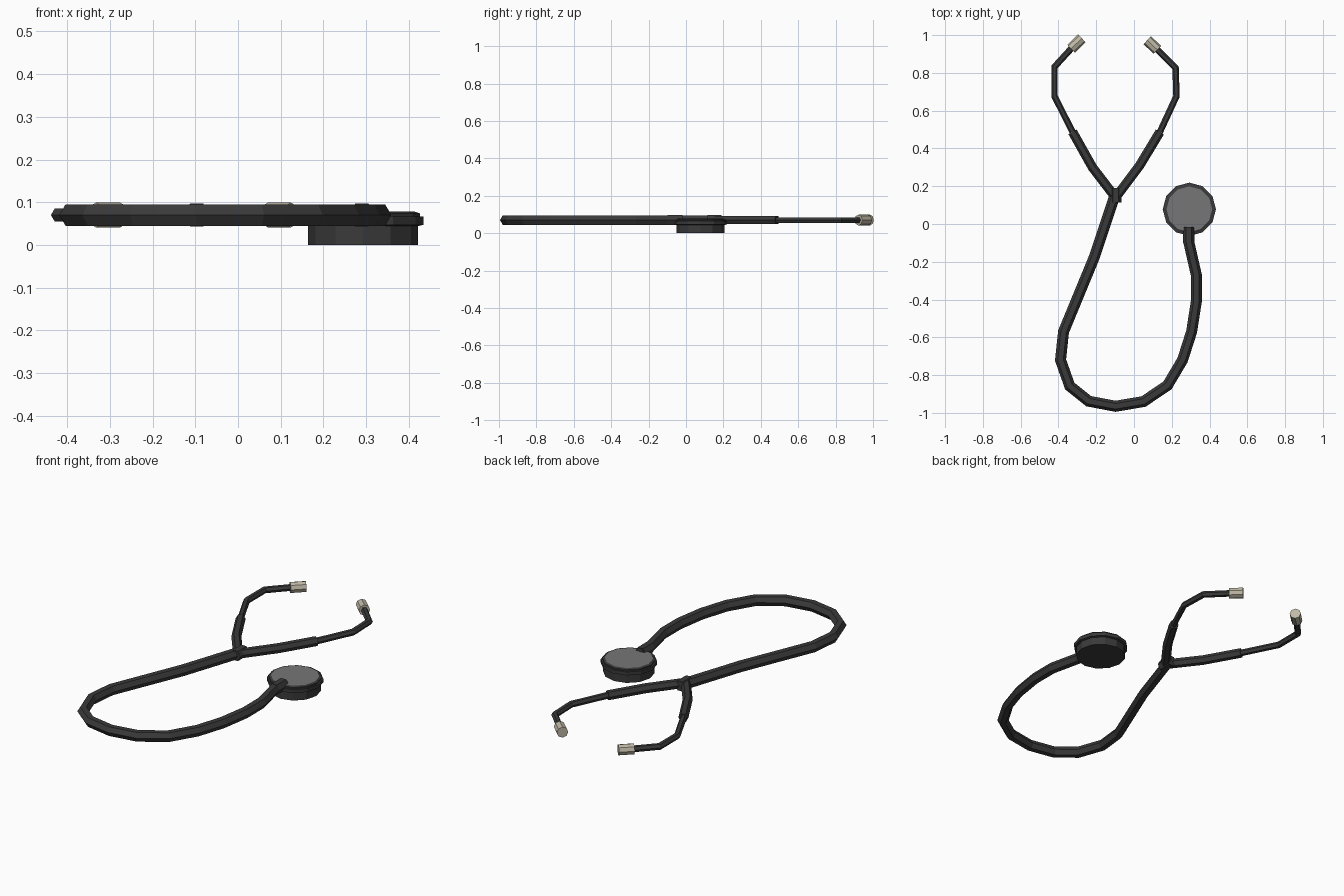
import bpy
import bmesh
from math import pi, cos, sin
from mathutils import Vector

if "Cube" in bpy.data.objects:
    bpy.data.objects.remove(bpy.data.objects["Cube"], do_unlink=True)

MID_Z = 0.07


def make_material(name, color):
    mat = bpy.data.materials.new(name)
    mat.use_nodes = True
    mat.diffuse_color = (*color, 1)
    for node in mat.node_tree.nodes:
        if node.type == 'BSDF_PRINCIPLED':
            node.inputs["Base Color"].default_value = (*color, 1)
    return mat


rubber = make_material("black rubber", (0.042, 0.042, 0.043))
metal = make_material("grey metal", (0.18, 0.18, 0.18))
cream = make_material("cream plastic", (0.52, 0.48, 0.38))


def finish(name, bm, *mats):
    bmesh.ops.recalc_face_normals(bm, faces=bm.faces)
    mesh = bpy.data.meshes.new(name)
    bm.to_mesh(mesh)
    bm.free()
    for mat in mats:
        mesh.materials.append(mat)
    obj = bpy.data.objects.new(name, mesh)
    bpy.context.collection.objects.link(obj)
    return obj


def skin(bm, rings):
    """Bridge successive vertex rings and cap both ends."""
    n = len(rings[0])
    for a, b in zip(rings, rings[1:]):
        for i in range(n):
            j = (i + 1) % n
            bm.faces.new((a[i], a[j], b[j], b[i]))
    bm.faces.new(rings[0])
    return bm.faces.new(rings[-1])


def tube(name, path, radius, mat, sides=6):
    """Flat faceted tube with mitred bends lying in the horizontal plane."""
    pts = [Vector((x, y, MID_Z)) for x, y in path]
    bm = bmesh.new()
    rings = []
    for k, p in enumerate(pts):
        before = (p - pts[k - 1]).normalized() if k else (pts[1] - p).normalized()
        after = (pts[k + 1] - p).normalized() if k + 1 < len(pts) else before
        tangent = (before + after).normalized()
        side = Vector((-tangent.y, tangent.x, 0)) / tangent.dot(before)
        ring = []
        for i in range(sides):
            a = 2 * pi * i / sides
            ring.append(bm.verts.new(p + side * radius * cos(a)
                                     + Vector((0, 0, radius * sin(a)))))
        rings.append(ring)
    skin(bm, rings)
    return finish(name, bm, mat)


# Chest piece: twelve-sided stepped drum with a grey top plate
bm = bmesh.new()
rings = []
for r, z in [(0.129, 0), (0.129, 0.044), (0.141, 0.047), (0.141, 0.066),
             (0.133, 0.067), (0.133, 0.074), (0.121, 0.078)]:
    rings.append([bm.verts.new((0.293 + r * cos(i * pi / 6),
                                0.078 + r * sin(i * pi / 6), z))
                  for i in range(12)])
skin(bm, rings).material_index = 1
finish("chest_piece", bm, rubber, metal)

# Main hose, looping from the chest piece to the fork
tube("main_hose", [(0.29, -0.015), (0.29, -0.095), (0.33, -0.27), (0.33, -0.41),
                   (0.305, -0.57), (0.257, -0.72), (0.177, -0.855), (0.05, -0.94),
                   (-0.098, -0.965), (-0.24, -0.938), (-0.34, -0.858),
                   (-0.389, -0.72), (-0.373, -0.57), (-0.21, -0.175),
                   (-0.105, 0.14)], 0.029, rubber)

# Collars at the chest piece and at the fork
tube("chest_piece_collar", [(0.29, -0.1), (0.29, -0.018)], 0.031, rubber)
tube("fork_collar", [(-0.097, 0.115), (-0.097, 0.19)], 0.031, rubber)

# Forked branches, ear tubes and ear tips
sides = {
    "right": [(-0.105, 0.15), (-0.22, 0.3), (-0.325, 0.487), (-0.421, 0.677),
              (-0.421, 0.832), (-0.333, 0.928), (-0.276, 0.983)],
    "left": [(-0.09, 0.15), (0.03, 0.31), (0.137, 0.487), (0.225, 0.677),
             (0.22, 0.826), (0.124, 0.922), (0.07, 0.973)],
}
for label, p in sides.items():
    tube(label + "_branch", p[:3], 0.025, rubber)
    tube(label + "_ear_tube", p[2:6], 0.017, rubber)
    tube(label + "_ear_tip", p[5:], 0.029, cream, 8)
